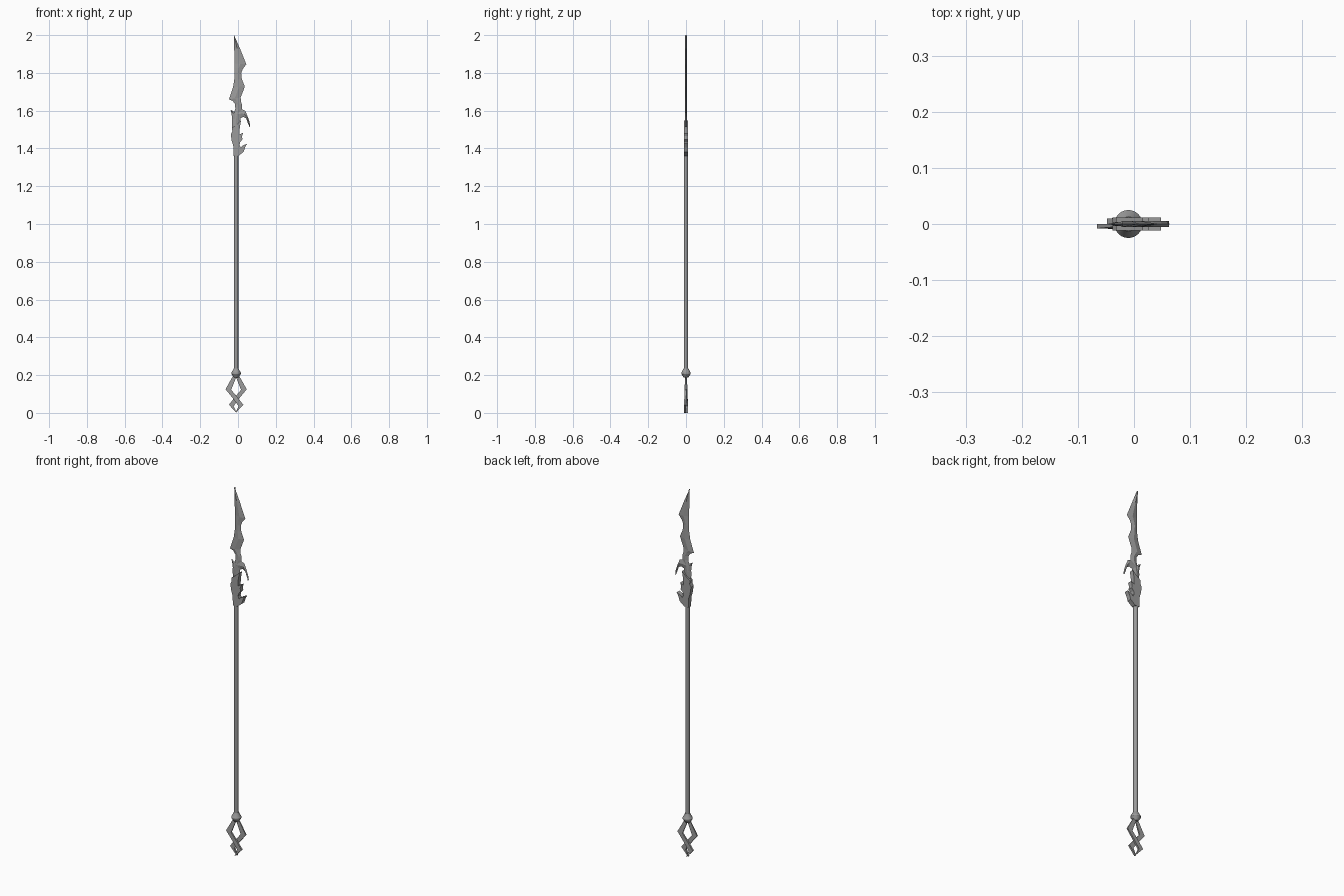
import bpy, bmesh
from math import radians, sin, cos, pi

CX = -0.01  # shaft axis
steel = bpy.data.materials.new("dark_steel")
steel.diffuse_color = (0.33, 0.33, 0.33, 1)


def finish(name, bm, smooth=False):
    bmesh.ops.remove_doubles(bm, verts=bm.verts, dist=1e-5)
    bmesh.ops.recalc_face_normals(bm, faces=bm.faces)
    me = bpy.data.meshes.new(name)
    bm.to_mesh(me)
    bm.free()
    me.materials.append(steel)
    ob = bpy.data.objects.new(name, me)
    bpy.context.collection.objects.link(ob)
    if smooth:
        bpy.ops.object.select_all(action='DESELECT')
        ob.select_set(True)
        bpy.context.view_layer.objects.active = ob
        bpy.ops.object.shade_smooth_by_angle(angle=radians(30))
    return ob


def skin(name, rings, smooth=False):
    """Skin a list of equal-length point rings and cap both ends."""
    bm = bmesh.new()
    vs = [[bm.verts.new(p) for p in r] for r in rings]
    n = len(vs[0])
    for a, b in zip(vs, vs[1:]):
        for i in range(n):
            j = (i + 1) % n
            bm.faces.new((a[i], a[j], b[j], b[i]))
    bm.faces.new(vs[0])
    bm.faces.new(vs[-1])
    return finish(name, bm, smooth)


def sharp_strip(name, pairs, t):
    """Double-edged strip: each pair is (x, z, x, z), ridge thickness t."""
    rings = []
    for xa, za, xb, zb in pairs:
        xm, zm = (xa + xb) / 2, (za + zb) / 2
        rings.append([(xa, 0, za), (xm, -t, zm), (xb, 0, zb), (xm, t, zm)])
    return skin(name, rings)


def lathe(name, profile, seg=24):
    angles = [2 * pi * i / seg for i in range(seg)]
    return skin(name, [[(CX + r * cos(a), r * sin(a), z) for a in angles]
                       for r, z in profile], True)


def plate(name, outline, t):
    bm = bmesh.new()
    f = bm.faces.new([bm.verts.new((x, -t, z)) for x, z in outline])
    r = bmesh.ops.extrude_face_region(bm, geom=[f])
    bmesh.ops.translate(bm, vec=(0, 2 * t, 0),
                        verts=[v for v in r['geom'] if isinstance(v, bmesh.types.BMVert)])
    bmesh.ops.triangulate(bm, faces=[f for f in bm.faces if len(f.verts) > 4])
    return finish(name, bm)


# Shaft and pommel collar
lathe("shaft", [(0.0115, 0.22), (0.0115, 1.40)], 16)
lathe("collar", [(0.012, 0.187), (0.016, 0.193), (0.025, 0.206), (0.025, 0.213),
                 (0.015, 0.230), (0.013, 0.236)])

# Two crossing zigzag strands under the collar, one the half-turn of the other
strand = [(-0.024, 0.20, -0.005, 0.20, 0.004), (-0.066, 0.125, -0.036, 0.122, 0.008),
          (-0.023, 0.072, -0.003, 0.083, 0.009), (0.003, 0.036, 0.028, 0.043, 0.010),
          (-0.013, 0.0, -0.008, 0.004, 0.011)]
for name, s in (("strand_left", 1), ("strand_right", -1)):
    skin(name, [[(CX + s * (x - CX), s * y, z) for x, y, z in
                 ((xa, -t, za), (xb, -t, zb), (xb, 0, zb), (xa, 0, za))]
                for xa, za, xb, zb, t in strand])

# Thick socket with hooked right edge and slanted top
plate("socket", [(-0.023, 1.36), (0.002, 1.36), (0.03, 1.382), (0.037, 1.405),
                 (0.048, 1.425), (0.026, 1.416), (0.014, 1.405), (0.008, 1.42),
                 (0.012, 1.435), (0.024, 1.448), (0.021, 1.465), (0.027, 1.483),
                 (0.008, 1.475), (0.009, 1.505), (0.016, 1.548), (-0.006, 1.527),
                 (-0.032, 1.508), (-0.030, 1.49), (-0.038, 1.475), (-0.033, 1.44),
                 (-0.024, 1.41)], 0.0115)

# Blade
sharp_strip("blade", [
    (-0.021, 2.0, -0.020, 1.998), (-0.020, 1.93, 0.010, 1.93), (-0.019, 1.85, 0.044, 1.845),
    (-0.019, 1.825, 0.026, 1.822), (-0.019, 1.80, 0.017, 1.80), (-0.019, 1.77, 0.020, 1.768),
    (-0.026, 1.725, 0.036, 1.728), (-0.036, 1.695, 0.024, 1.695), (-0.048, 1.660, 0.014, 1.67),
    (-0.028, 1.652, 0.016, 1.648), (-0.016, 1.635, 0.022, 1.63), (-0.014, 1.61, 0.022, 1.61),
    (-0.024, 1.585, 0.014, 1.58), (-0.033, 1.55, 0.012, 1.55), (-0.030, 1.50, 0.008, 1.50)],
    0.005)

# Side hook and the small spur opposite it
sharp_strip("hook", [
    (-0.010, 1.612, -0.005, 1.55), (0.018, 1.608, 0.012, 1.56), (0.038, 1.60, 0.028, 1.567),
    (0.050, 1.572, 0.043, 1.56), (0.062, 1.538, 0.053, 1.532), (0.063, 1.515, 0.061, 1.514)],
    0.005)
sharp_strip("spur", [
    (-0.039, 1.603, -0.037, 1.604), (-0.034, 1.582, -0.014, 1.590),
    (-0.030, 1.55, -0.002, 1.56)], 0.004)
